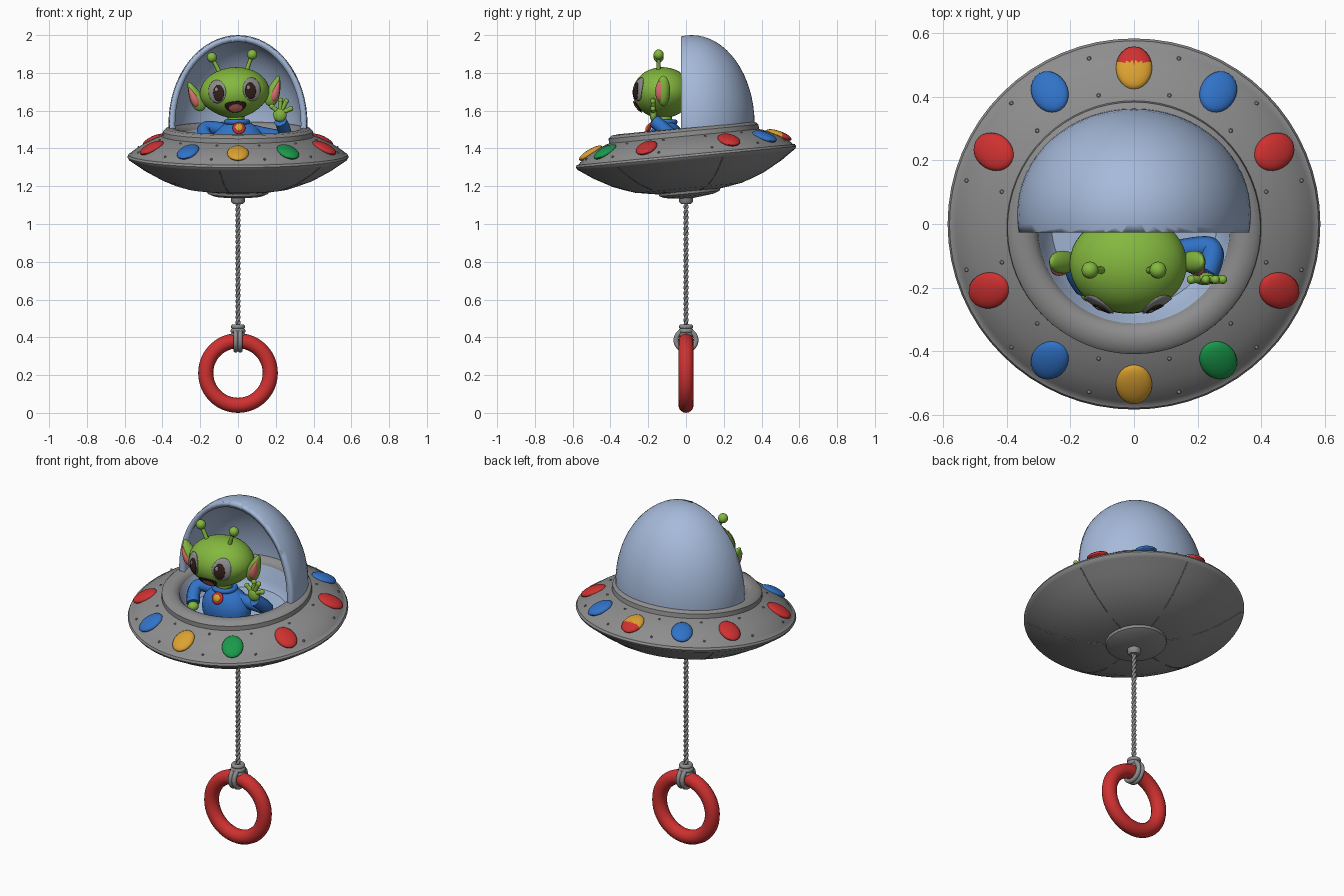
import bpy, bmesh, math
from mathutils import Matrix, Vector
from math import sin, cos, pi, radians, sqrt

if "Cube" in bpy.data.objects:
    bpy.data.objects.remove(bpy.data.objects["Cube"])

def material(name, r, g, b):
    m = bpy.data.materials.new(name)
    m.diffuse_color = (r, g, b, 1)
    m.use_nodes = True
    m.node_tree.nodes["Principled BSDF"].inputs["Base Color"].default_value = m.diffuse_color
    return m

GREY = material("hull grey", .27, .27, .27)
GLASS = material("dome pale blue", .38, .49, .70)
RED = material("red", .62, .03, .03)
BLUE = material("blue", .03, .17, .58)
YELLOW = material("amber", .72, .36, .03)
LIME = material("skin green", .23, .48, .05)
GREEN = material("light green", .01, .32, .07)
PINK = material("pink", .72, .17, .15)
DARK = material("dark brown", .035, .015, .012)

TILT = Matrix.Translation((0, 0, 1.355)) @ Matrix.Rotation(radians(5.5), 4, 'X')
HEAD = Matrix.Translation((-.018, -.125, 1.695)) @ Matrix.Rotation(radians(-4), 4, 'Y')
I = Matrix.Identity(4)

def finish(name, mesh, mats, matrix=I, angle=40):
    for m in mats:
        mesh.materials.append(m)
    mesh.shade_smooth()
    mesh.set_sharp_from_angle(angle=radians(angle))
    ob = bpy.data.objects.new(name, mesh)
    ob.matrix_world = matrix
    bpy.context.collection.objects.link(ob)
    return ob

def from_bm(name, bm, mats, matrix=I, rule=None, angle=40):
    bmesh.ops.recalc_face_normals(bm, faces=bm.faces)
    if rule:
        for f in bm.faces:
            f.material_index = rule(f.calc_center_median())
    mesh = bpy.data.meshes.new(name)
    bm.to_mesh(mesh)
    bm.free()
    return finish(name, mesh, mats, matrix, angle)

def lathe(name, profile, mats, matrix=I, rule=None, steps=64):
    bm = bmesh.new()
    vs = [bm.verts.new((r, 0, z)) for r, z in profile]
    es = [bm.edges.new(p) for p in zip(vs, vs[1:])]
    bmesh.ops.spin(bm, geom=vs + es, cent=(0, 0, 0), axis=(0, 0, 1), angle=2 * pi, steps=steps)
    bmesh.ops.remove_doubles(bm, verts=bm.verts, dist=1e-4)
    return from_bm(name, bm, mats, matrix, rule)

def ellipsoid(name, loc, radii, mats, matrix=I, rot=I, shape=None, rule=None, seg=24):
    bm = bmesh.new()
    bmesh.ops.create_uvsphere(bm, u_segments=seg, v_segments=seg // 2, radius=1)
    for v in bm.verts:
        k = shape(v.co) if shape else 1
        v.co = Vector((v.co.x * radii[0] * k, v.co.y * radii[1], v.co.z * radii[2]))
    return from_bm(name, bm, mats, matrix @ Matrix.Translation(loc) @ rot, rule)

def tube(name, pts, r, mat, matrix=I, taper=1, smooth=True):
    cu = bpy.data.curves.new(name, 'CURVE')
    cu.dimensions = '3D'
    cu.bevel_depth, cu.bevel_resolution, cu.use_fill_caps = r, 2, True
    sp = cu.splines.new('NURBS' if smooth else 'POLY')
    sp.points.add(len(pts) - 1)
    for i, p in enumerate(pts):
        sp.points[i].co = (*p, 1)
        sp.points[i].radius = 1 + (taper - 1) * i / (len(pts) - 1)
    if smooth:
        sp.use_endpoint_u, sp.order_u = True, 3
    tmp = bpy.data.objects.new("tmp", cu)
    bpy.context.collection.objects.link(tmp)
    mesh = bpy.data.meshes.new_from_object(tmp.evaluated_get(bpy.context.evaluated_depsgraph_get()))
    bpy.data.objects.remove(tmp)
    mesh.materials.clear()
    return finish(name, mesh, [mat], matrix, 60)

def torus(name, loc, major, minor, mat, axis='Z'):
    rot = {'X': (0, pi / 2, 0), 'Y': (pi / 2, 0, 0), 'Z': (0, 0, 0)}[axis]
    bpy.ops.mesh.primitive_torus_add(location=loc, rotation=rot, major_radius=major, minor_radius=minor,
                                     major_segments=48, minor_segments=16)
    ob = bpy.context.object
    ob.name = name
    ob.data.materials.append(mat)
    ob.data.shade_smooth()
    return ob

# Saucer hull with raised lip and open cockpit well
belly = [(0, -.188), (.15, -.183), (.28, -.165), (.40, -.122), (.50, -.067), (.568, -.02)]
deck = [(.578, -.014), (.586, 0), (.580, .012), (.568, .015), (.56, .026), (.50, .067), (.44, .096), (.40, .110)]
lip = [(.398, .135), (.382, .15), (.345, .154), (.318, .146), (.302, .125), (.29, .04), (.26, .0), (0, 0)]
lathe("saucer_hull", belly + deck + lip, [GREY, GLASS], TILT,
      lambda c: int(c.xy.length < .299 and c.z > -.01))
lathe("belly_disc", [(0, -.175), (.165, -.175), (.16, -.195), (.13, -.207), (0, -.222)], [GREY], TILT)
lathe("cord_socket", [(0, 1.15), (.036, 1.15), (.036, 1.118), (.026, 1.106), (0, 1.106)], [GREY], steps=24)

# Panel seams under the hull and rivets on the deck
for k in range(6):
    a = radians(20 + 60 * k)
    tube("belly_seam", [(r * cos(a), r * sin(a), z) for r, z in belly[1:]], .003, GREY, TILT)
for k in range(12):
    a = radians(15 + 30 * k)
    for r, z in ((.545, .037), (.43, .099)):
        ellipsoid("deck_rivet", (r * cos(a), r * sin(a), z), (.007,) * 3, [GREY], TILT, seg=8)

# Coloured deck lights
lights = [(90, YELLOW), (58, BLUE), (28, RED), (-24, RED), (-58, GREEN), (-90, YELLOW),
          (-122, BLUE), (-156, RED), (152, RED), (122, BLUE)]
for i, (deg, mat) in enumerate(lights):
    a = radians(deg)
    ellipsoid("deck_light", (.5 * cos(a), .5 * sin(a), .068), (.071, .057, .022), [mat, RED], TILT,
              Matrix.Rotation(a, 4, 'Z') @ Matrix.Rotation(radians(25), 4, 'Y'),
              rule=(lambda c: int(c.x > .012)) if i == 0 else None)

# Half dome behind the pilot
bm = bmesh.new()
bmesh.ops.create_uvsphere(bm, u_segments=64, v_segments=32, radius=1)
for v in bm.verts:
    v.co = Vector((v.co.x * .368, v.co.y * .333 + .03, v.co.z * .47 + 1.53))
for co, no in (((0, -.027, 0), (0, -1, 0)), ((0, 0, 1.47), (0, 0, -1))):
    bmesh.ops.bisect_plane(bm, geom=bm.verts[:] + bm.edges[:] + bm.faces[:], plane_co=co, plane_no=no,
                           clear_outer=True)
for f in bm.faces:
    f.smooth = True
mesh = bpy.data.meshes.new("dome")
bm.to_mesh(mesh)
bm.free()
dome = finish("dome", mesh, [GLASS])
mod = dome.modifiers.new("shell", 'SOLIDIFY')
mod.thickness, mod.offset = .03, -1

# Twisted pull cord, knot and ring
for s in (0, pi):
    tube("cord_strand", [(.006 * cos(s + i * .5), .006 * sin(s + i * .5), .45 + .68 * i / 150) for i in range(151)],
         .0075, GREY, smooth=False)
for z, r in ((.412, .026), (.434, .027), (.456, .024)):
    torus("cord_knot", (0, 0, z), r, .013, GREY)
for x in (-.012, .012):
    torus("cord_loop", (x, 0, .385), .053, .013, GREY, 'X')
torus("pull_ring", (0, 0, .211), .171, .040, RED, 'Y')

# Pilot head: an egg with a narrow chin
RX, RY, RZ = .185, .157, .135
def chin(t):
    return 1 - .22 * t * t if t < 0 else 1
ellipsoid("head", (0, 0, 0), (RX, RY, RZ), [LIME], HEAD, shape=lambda c: chin(c.z), seg=40)

def face_patch(name, cx, cz, rx, rz, lift, mat, top=1):
    """Thin plate laid on the front of the head."""
    bm = bmesh.new()
    bmesh.ops.create_grid(bm, x_segments=12, y_segments=12, size=1)
    for v in bm.verts:
        x, y = v.co.x, v.co.y
        u, w = x * sqrt(1 - y * y / 2), y * sqrt(1 - x * x / 2)
        px, pz = cx + u * rx, cz + w * rz * (top if w > 0 else 1)
        q = 1 - (px / (RX * chin(pz / RZ))) ** 2 - (pz / RZ) ** 2
        v.co = (px, -RY * sqrt(max(q, .02)) - lift, pz)
    ob = from_bm(name, bm, [mat], HEAD)
    ob.modifiers.new("plate", 'SOLIDIFY').thickness = .004

for s in (-1, 1):
    face_patch("eye", s * .092, .012, .046, .062, .005, GREY)
    face_patch("pupil", s * .085, .004, .028, .044, .008, DARK)
    face_patch("eye_glint", s * .085 - .01, .024, .008, .01, .011, GREY)
    tube("antenna", [(s * .072, -.02, .11), (s * .085, -.02, .15), (s * .107, -.02, .19)], .012, LIME, HEAD, .8)
    ellipsoid("antenna_ball", (s * .107, -.02, .195), (.027, .027, .027), [LIME], HEAD, seg=16)
    lean = Matrix.Rotation(radians(s * 22), 4, 'Y')
    ear = lambda c: 1 - .45 * c.z
    ellipsoid("ear", (s * .208, .005, -.005), (.034, .036, .085), [LIME], HEAD, lean, ear)
    ellipsoid("ear_inner", (s * .218, -.012, -.008), (.022, .026, .058), [PINK], HEAD, lean, ear)
face_patch("mouth", 0, -.060, .055, .042, .005, DARK, .35)
face_patch("tongue", 0, -.078, .036, .022, .008, PINK, .8)

# Pilot body, sleeves and badge
ellipsoid("torso", (0, -.105, 1.42), (.145, .10, .13), [BLUE])
tube("neck", [(-.01, -.115, 1.52), (-.01, -.12, 1.58)], .045, LIME, smooth=False)
torus("collar", (-.005, -.115, 1.54), .056, .014, BLUE)
badge = Matrix.Translation((.005, -.196, 1.508)) @ Matrix.Rotation(radians(65), 4, 'X')
ellipsoid("badge_rim", (0, 0, 0), (.034, .034, .012), [RED], badge)
ellipsoid("badge_centre", (0, 0, .006), (.022, .022, .011), [YELLOW], badge)
tube("raised_sleeve", [(.08, -.10, 1.49), (.20, -.07, 1.46), (.265, -.08, 1.47), (.225, -.165, 1.545)], .036, BLUE)
tube("lowered_sleeve", [(-.08, -.10, 1.50), (-.17, -.10, 1.52), (-.19, -.15, 1.48), (-.15, -.20, 1.44)], .036, BLUE)
ellipsoid("lowered_hand", (-.14, -.215, 1.43), (.03, .03, .025), [LIME])

# Waving hand
ellipsoid("palm", (.222, -.172, 1.578), (.036, .02, .037), [LIME])
for x, z in ((.180, 1.622), (.226, 1.655), (.256, 1.650), (.279, 1.610)):
    tube("finger", [(.222, -.172, 1.585), (x, -.175, z)], .012, LIME, smooth=False)
    ellipsoid("fingertip", (x, -.175, z), (.014, .014, .014), [LIME], seg=12)
